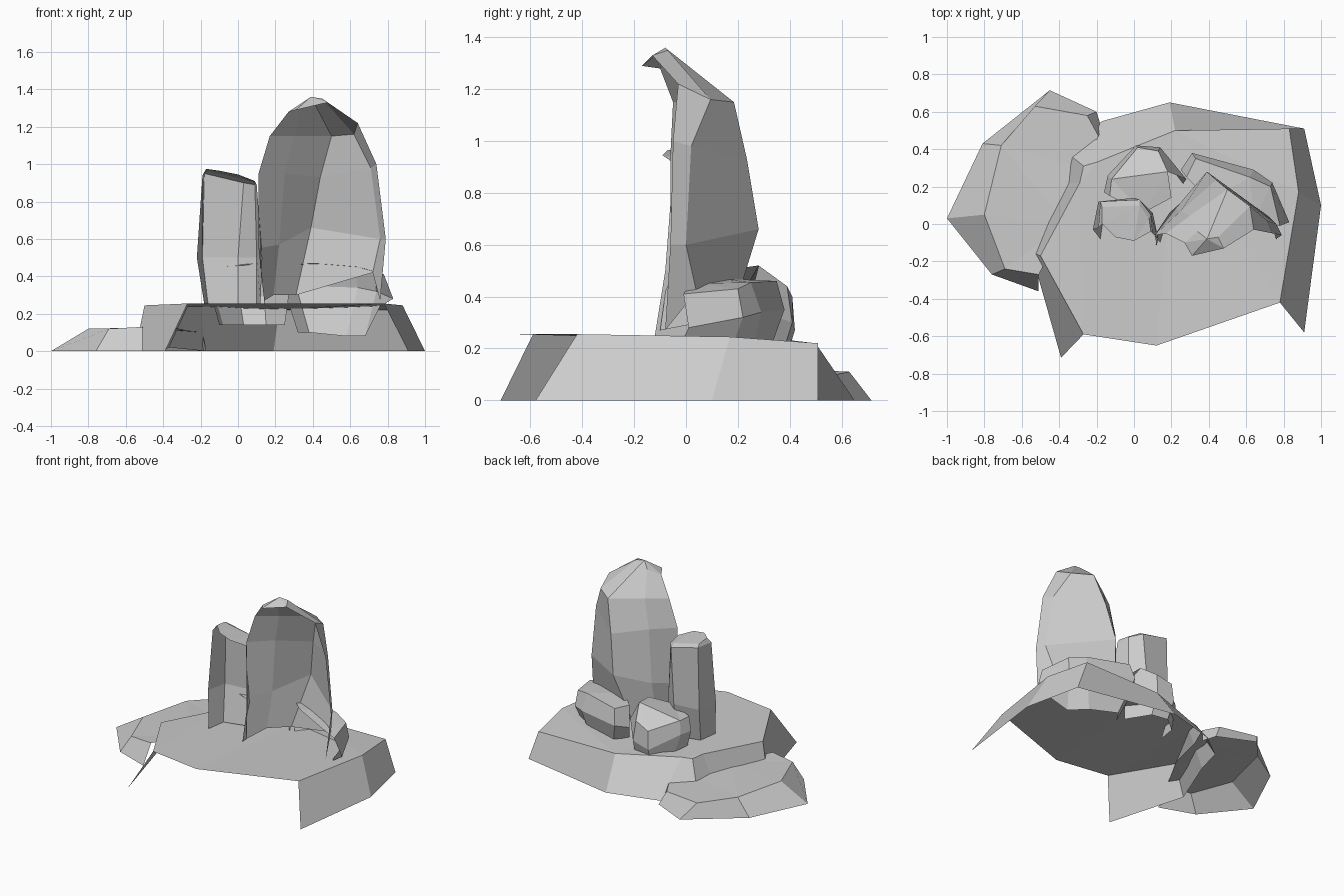
import bpy, bmesh


def rock(name, rings, cap_extra=()):
    """Open-fronted faceted shell: equal-length rings joined by quads, capped on top."""
    bm = bmesh.new()
    rows = [[bm.verts.new(p) for p in ring] for ring in rings]
    for low, high in zip(rows, rows[1:]):
        for i in range(len(low) - 1):
            bm.faces.new((low[i + 1], low[i], high[i], high[i + 1]))
    cap = rows[-1] + [bm.verts.new(p) for p in cap_extra]
    bm.faces.new(list(reversed(cap)))
    bmesh.ops.triangulate(bm, faces=[f for f in bm.faces if len(f.verts) > 4])
    mesh = bpy.data.meshes.new(name)
    bm.to_mesh(mesh)
    bm.free()
    obj = bpy.data.objects.new(name, mesh)
    bpy.context.collection.objects.link(obj)
    return obj


# Main slab, front left open
rock("base_slab", [
    [(-.39, -.715, 0), (-.55, -.15, 0), (-.4, .22, 0), (-.37, .39, .02), (-.17, .55, 0),
     (.19, .65, 0), (.91, .51, 0), (1, .1, 0), (.91, -.58, 0)],
    [(-.27, -.59, .255), (-.5, -.17, .245), (-.29, .22, .245), (-.27, .31, .24), (-.2, .33, .24),
     (.22, .5, .22), (.83, .51, .22), (.88, .17, .245), (.78, -.42, .255)],
], [(.12, -.65, .255)])

# Low ledge on the left
rock("side_ledge", [
    [(-.51, -.36, 0), (-.76, -.27, 0), (-1, .03, 0), (-.81, .43, 0),
     (-.45, .715, 0), (-.2, .6, 0), (-.17, .5, 0)],
    [(-.51, -.27, .13), (-.69, -.24, .12), (-.8, .05, .12), (-.71, .42, .12),
     (-.53, .63, .11), (-.25, .58, .1), (-.19, .47, .1)],
], [(-.27, .3, .11), (-.36, 0, .13)])

# Tall leaning rock: left edge, left wall, back ridge, right wall, right edge
rock("tall_rock", [
    [(.14, -.1, .27), (.19, .06, .3), (.31, .17, .3), (.72, .04, .42), (.76, -.08, .27)],
    [(.11, -.06, .55), (.22, .08, .57), (.39, .28, .66), (.76, 0, .6), (.79, -.06, .6)],
    [(.11, -.06, .95), (.25, .07, .95), (.44, .235, .93), (.71, .02, .98), (.74, -.05, 1)],
    [(.17, -.05, 1.15), (.3, .045, 1.15), (.5, .185, 1.15), (.62, .095, 1.16), (.64, -.03, 1.22)],
    [(.27, -.1, 1.28), (.34, -.04, 1.32), (.39, -.08, 1.36), (.45, -.07, 1.35), (.48, -.13, 1.33)],
], [(.31, -.17, 1.29)])

# Shorter pillar
rock("short_pillar", [
    [(-.18, -.08, .25), (-.16, .06, .25), (0, .1, .25), (.1, .05, .25), (.12, -.12, .25)],
    [(-.22, -.03, .5), (-.19, .12, .5), (0, .14, .5), (.1, .06, .5), (.13, -.08, .5)],
    [(-.19, -.02, .94), (-.18, .12, .95), (.03, .13, .9), (.09, .05, .89), (.1, -.05, .89)],
    [(-.17, 0, .975), (-.17, .09, .965), (.03, .1, .92), (.08, .03, .905), (.09, -.04, .91)],
], [(0, -.09, .945), (-.1, -.07, .965)])

# Boulders behind the uprights
rock("back_left_boulder", [
    [(-.1, .16, .14), (-.08, .29, .14), (.03, .38, .14), (.15, .36, .14), (.25, .2, .14)],
    [(-.16, .17, .36), (-.14, .26, .36), (.01, .42, .27), (.14, .41, .3), (.28, .24, .36)],
    [(-.13, .15, .45), (-.12, .24, .45), (.02, .41, .4), (.13, .39, .44), (.18, .28, .52)],
], [(.2, .14, .5), (.05, .06, .46)])
rock("back_right_boulder", [
    [(.32, .2, .1), (.38, .29, .1), (.58, .23, .08), (.68, .13, .08), (.76, -.01, .24)],
    [(.25, .29, .32), (.31, .38, .35), (.64, .29, .34), (.74, .22, .32), (.83, .01, .28)],
    [(.28, .25, .46), (.33, .35, .46), (.62, .25, .455), (.73, .2, .43), (.78, -.01, .41)],
], [(.64, .02, .45), (.4, .13, .47)])
